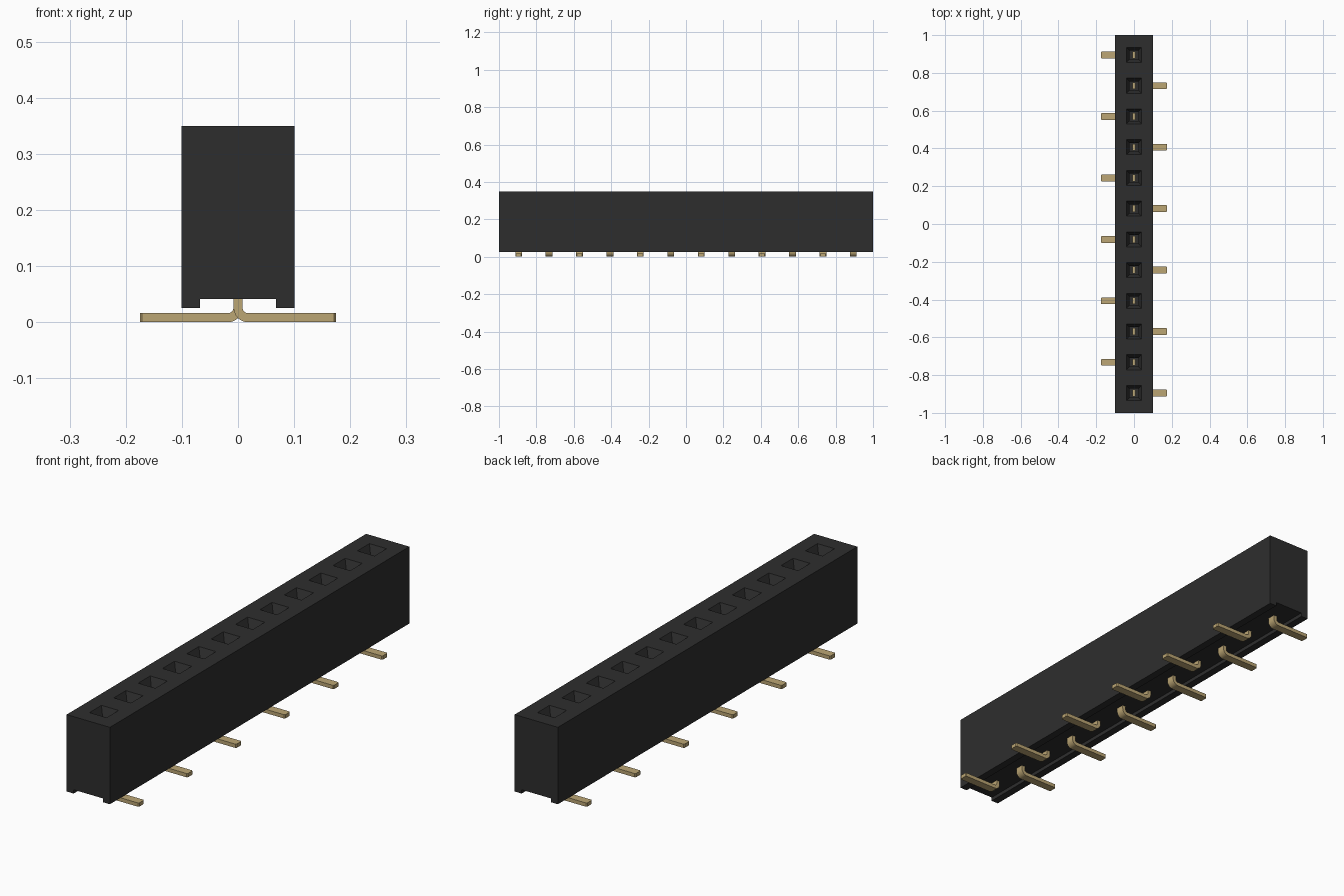
import bpy, bmesh, math

cube = bpy.data.objects.get("Cube")
if cube:
    bpy.data.objects.remove(cube, do_unlink=True)

COUNT = 12
PITCH = 0.1627
PIN_Y = [((COUNT - 1) / 2 - i) * PITCH for i in range(COUNT)]


def material(name, color, rough):
    m = bpy.data.materials.new(name)
    m.use_nodes = True
    m.diffuse_color = (*color, 1)
    bsdf = m.node_tree.nodes["Principled BSDF"]
    bsdf.inputs["Base Color"].default_value = (*color, 1)
    bsdf.inputs["Roughness"].default_value = rough
    return m


black = material("black plastic", (0.027, 0.027, 0.027), 0.6)
gold = material("gold metal", (0.50, 0.38, 0.175), 0.4)


def finish(name, bm, mat):
    bmesh.ops.recalc_face_normals(bm, faces=bm.faces[:])
    mesh = bpy.data.meshes.new(name)
    bm.to_mesh(mesh)
    bm.free()
    mesh.materials.append(mat)
    ob = bpy.data.objects.new(name, mesh)
    bpy.context.collection.objects.link(ob)
    return ob


def extrude_profile(bm, points, y0, y1):
    """Extrude a closed (x, z) outline along y."""
    face = bm.faces.new([bm.verts.new((x, y0, z)) for x, z in points])
    ext = bmesh.ops.extrude_face_region(bm, geom=[face])["geom"]
    bmesh.ops.translate(bm, vec=(0, y1 - y0, 0),
                        verts=[v for v in ext if isinstance(v, bmesh.types.BMVert)])


# Housing: block with a groove along the underside
bm = bmesh.new()
extrude_profile(bm, [(-0.101, 0.025), (-0.068, 0.025), (-0.068, 0.041), (0.068, 0.041),
                     (0.068, 0.025), (0.101, 0.025), (0.101, 0.35), (-0.101, 0.35)], -1, 1)
housing = finish("housing", bm, black)

# Socket cutters: funnel mouth above a square shaft
bm = bmesh.new()
for y in PIN_Y:
    rings = []
    for half, z in ((0.0425, 0.36), (0.040, 0.35), (0.023, 0.315), (0.023, 0.15)):
        rings.append([bm.verts.new((sx * half, y + sy * half, z))
                      for sx, sy in ((-1, -1), (1, -1), (1, 1), (-1, 1))])
    for a, b in zip(rings, rings[1:]):
        for i in range(4):
            j = (i + 1) % 4
            bm.faces.new((a[i], a[j], b[j], b[i]))
    bm.faces.new(rings[0])
    bm.faces.new(rings[-1])
cutter = finish("socket_cutter", bm, black)
cutter.hide_render = True

mod = housing.modifiers.new("sockets", "BOOLEAN")
mod.operation = "DIFFERENCE"
mod.solver = "EXACT"
mod.object = cutter
bpy.context.view_layer.objects.active = housing
bpy.ops.object.modifier_apply(modifier=mod.name)
bpy.data.objects.remove(cutter, do_unlink=True)


# Contact pins: upright post, rounded bend, flat foot with a chamfered tip
def arc(cx, cz, r, a0, a1, steps=6):
    angles = [math.radians(a0 + (a1 - a0) * i / steps) for i in range(steps + 1)]
    return [(cx + r * math.cos(a), cz + r * math.sin(a)) for a in angles]


T, R, TIP = 0.016, 0.01, 0.175
outline = ([(-T / 2, 0.25)]
           + arc(T / 2 + R, T + R, T + R, 180, 270)
           + [(TIP, 0), (TIP, T)]
           + arc(T / 2 + R, T + R, R, 270, 180)
           + [(T / 2, 0.25)])

for i, y in enumerate(PIN_Y):
    side = -1 if i % 2 == 0 else 1
    bm = bmesh.new()
    extrude_profile(bm, [(side * x, z) for x, z in outline], y - 0.018, y + 0.018)
    tip = [e for e in bm.edges
           if all(abs(v.co.x) > TIP - 1e-4 for v in e.verts)
           and abs(e.verts[0].co.z - e.verts[1].co.z) > 0.01]
    bmesh.ops.bevel(bm, geom=tip, offset=0.004, segments=1, affect="EDGES")
    pin = finish(f"contact_pin_{i + 1:02d}", bm, gold)
    bpy.ops.object.select_all(action="DESELECT")
    pin.select_set(True)
    bpy.context.view_layer.objects.active = pin
    bpy.ops.object.shade_smooth_by_angle(angle=math.radians(30))
